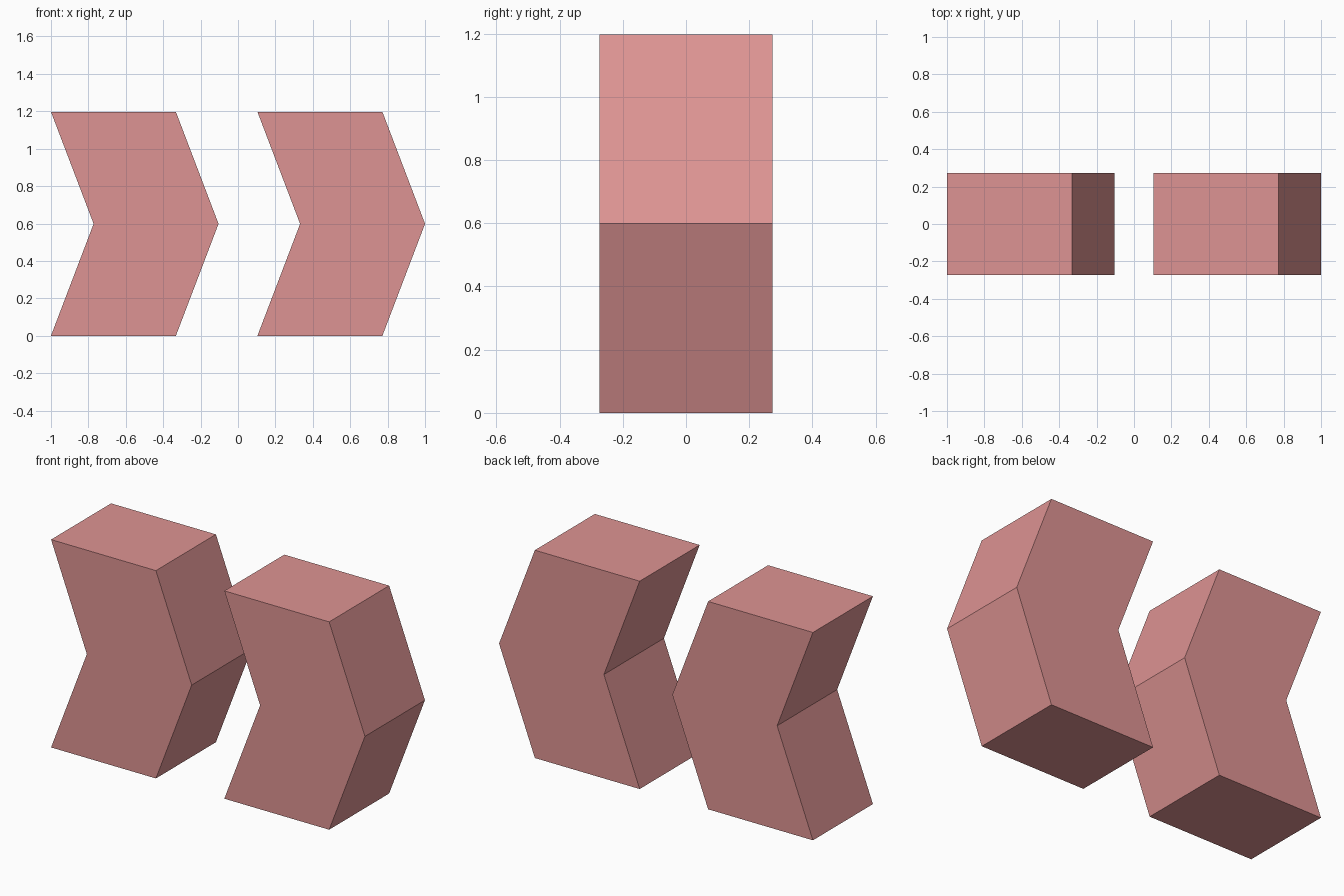
import bpy
import bmesh

if "Cube" in bpy.data.objects:
    bpy.data.objects.remove(bpy.data.objects["Cube"])

HALF_DEPTH = 0.273
HEIGHT = 1.197
WIDTH = 0.668   # flat top edge of each chevron
POINT = 0.228   # how far the tip and notch reach forward

pink = bpy.data.materials.new("dusty_pink")
pink.diffuse_color = (0.73, 0.295, 0.292, 1.0)
pink.use_nodes = True
pink.node_tree.nodes["Principled BSDF"].inputs["Base Color"].default_value = pink.diffuse_color


def chevron(name, left):
    """Extrude a right-pointing chevron profile along y."""
    profile = [
        (left, 0), (left + WIDTH, 0), (left + WIDTH + POINT, HEIGHT / 2),
        (left + WIDTH, HEIGHT), (left, HEIGHT), (left + POINT, HEIGHT / 2),
    ]
    bm = bmesh.new()
    face = bm.faces.new([bm.verts.new((x, -HALF_DEPTH, z)) for x, z in profile])
    ext = bmesh.ops.extrude_face_region(bm, geom=[face], use_keep_orig=True)
    verts = [v for v in ext["geom"] if isinstance(v, bmesh.types.BMVert)]
    bmesh.ops.translate(bm, verts=verts, vec=(0, 2 * HALF_DEPTH, 0))
    bmesh.ops.recalc_face_normals(bm, faces=bm.faces)
    mesh = bpy.data.meshes.new(name)
    bm.to_mesh(mesh)
    bm.free()
    mesh.materials.append(pink)
    bpy.context.collection.objects.link(bpy.data.objects.new(name, mesh))


# Two identical chevrons side by side
chevron("left_chevron", -1.0)
chevron("right_chevron", 1.0 - WIDTH - POINT)
